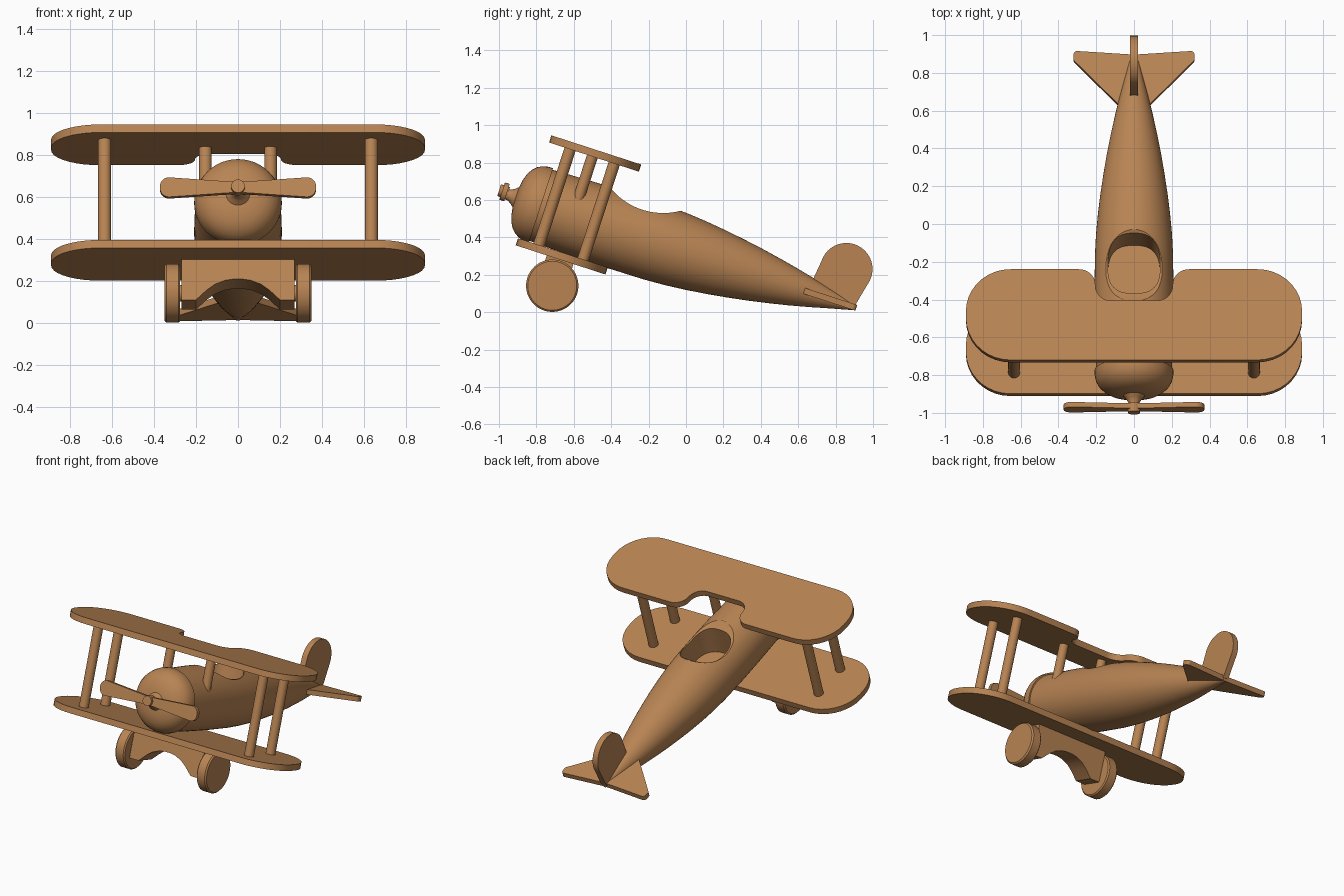
import bpy, bmesh, math
from mathutils import Vector, Matrix

if "Cube" in bpy.data.objects:
    bpy.data.objects.remove(bpy.data.objects["Cube"], do_unlink=True)

wood = bpy.data.materials.new("tan_wood")
wood.use_nodes = True
TAN = (0.48, 0.23, 0.087, 1)
wood.diffuse_color = TAN
bsdf = next(n for n in wood.node_tree.nodes if n.type == 'BSDF_PRINCIPLED')
bsdf.inputs["Base Color"].default_value = TAN

# Parts are built level (Y along the fuselage, nose at 0) and then tilted tail-down
TILT = Matrix.Translation((0, -0.973, 0.6355)) @ Matrix.Rotation(math.radians(-18), 4, 'X')


def finish(name, bm):
    bmesh.ops.remove_doubles(bm, verts=bm.verts, dist=1e-5)
    bmesh.ops.recalc_face_normals(bm, faces=bm.faces)
    mesh = bpy.data.meshes.new(name)
    bm.to_mesh(mesh)
    bm.free()
    mesh.materials.append(wood)
    obj = bpy.data.objects.new(name, mesh)
    bpy.context.collection.objects.link(obj)
    obj.matrix_world = TILT
    return obj


def place(axis, a, b, h):
    """Point with height h on the axis and a, b on the other two, in order."""
    p = [a, b]
    p.insert(axis, h)
    return Vector(p)


def prism(name, outline, axis, lo, hi):
    bm = bmesh.new()
    face = bm.faces.new([bm.verts.new(place(axis, p[0], p[1], lo)) for p in outline])
    ext = bmesh.ops.extrude_face_region(bm, geom=[face], use_keep_orig=True)
    moved = [v for v in ext["geom"] if isinstance(v, bmesh.types.BMVert)]
    bmesh.ops.translate(bm, verts=moved, vec=place(axis, 0, 0, hi - lo))
    return finish(name, bm)


def lathe(name, profile, axis=1, centre=(0, 0), steps=48):
    """Spin (position along axis, radius) points around the axis."""
    bm = bmesh.new()
    verts = [bm.verts.new(place(axis, centre[0] + r, centre[1], h)) for h, r in profile]
    edges = [bm.edges.new(pair) for pair in zip(verts, verts[1:])]
    bmesh.ops.spin(bm, geom=verts + edges, cent=place(axis, *centre, 0),
                   axis=place(axis, 0, 0, 1), angle=math.tau, steps=steps)
    return finish(name, bm)


def rod(name, axis, centre, radius, lo, hi):
    return lathe(name, [(lo, 0), (lo, radius), (hi, radius), (hi, 0)], axis, centre, 24)


def fillet(corners, steps=9):
    """Outline from (a, b, corner radius) points."""
    out = []
    for i, (a, b, r) in enumerate(corners):
        p = Vector((a, b))
        if r == 0:
            out.append(p)
            continue
        d0 = (Vector(corners[i - 1][:2]) - p).normalized()
        d1 = (Vector(corners[(i + 1) % len(corners)][:2]) - p).normalized()
        half = d0.angle(d1) / 2
        c = p + (d0 + d1).normalized() * r / math.sin(half)
        s, e = p + d0 * r / math.tan(half) - c, p + d1 * r / math.tan(half) - c
        w = s.angle(e)
        for k in range(steps + 1):
            t = k / steps
            out.append(c + (s * math.sin((1 - t) * w) + e * math.sin(t * w)) / math.sin(w))
    return out


def both(half):
    """Mirror the +x half of an outline."""
    return half + [(-p[0],) + tuple(p[1:]) for p in reversed(half)]


def oval(ca, cb, ra, rb, power=2, n=64):
    def f(c):
        return math.copysign(abs(c) ** (2 / power), c)
    return [(ca + ra * f(math.cos(math.tau * k / n)), cb + rb * f(math.sin(math.tau * k / n)))
            for k in range(n)]


# Fuselage with scooped cockpit and a deeper seat well
fuselage = lathe("fuselage", [
    (0.19, 0), (0.19, 0.199), (0.3, 0.203), (0.45, 0.207), (0.65, 0.209), (0.85, 0.207),
    (0.97, 0.201), (1.08, 0.191), (1.19, 0.178), (1.3, 0.162), (1.41, 0.144), (1.52, 0.123),
    (1.63, 0.1), (1.74, 0.074), (1.85, 0.046), (1.965, 0.018), (1.965, 0)], steps=64)
scoop = prism("scoop_cutter", oval(0.73, 0.508, 0.363, 0.363, n=96), 0, -0.4, 0.4)
well = prism("well_cutter", oval(0, 0.745, 0.138, 0.165, power=2.7), 2, -0.02, 0.4)
for cutter in (scoop, well):
    cutter.hide_render = True
    mod = fuselage.modifiers.new("cut", 'BOOLEAN')
    mod.operation, mod.object, mod.solver = 'DIFFERENCE', cutter, 'EXACT'
bpy.context.view_layer.update()
cut_mesh = bpy.data.meshes.new_from_object(
    fuselage.evaluated_get(bpy.context.evaluated_depsgraph_get()))
fuselage.modifiers.clear()
fuselage.data = cut_mesh
for cutter in (scoop, well):
    bpy.data.objects.remove(cutter, do_unlink=True)

# Nose, shaft and propeller
lathe("cowl", [(0.065, 0), (0.067, 0.06), (0.074, 0.1), (0.085, 0.135), (0.102, 0.164),
               (0.125, 0.187), (0.15, 0.201), (0.18, 0.208), (0.208, 0.209), (0.208, 0)])
lathe("propeller_shaft", [(0, 0), (0, 0.028), (0.03, 0.03), (0.05, 0.042), (0.08, 0.068),
                          (0.08, 0)], steps=32)
prism("propeller", fillet(both([(0.04, -0.02, 0), (0.372, -0.044, 0.044),
                                (0.372, 0.06, 0.044), (0.04, 0.036, 0)])), 1, -0.013, 0.014)
rod("propeller_hub", 1, (0, 0.008), 0.033, -0.03, 0.02)

# Wings
tip = [(0.89, 0.145, 0.235), (0.89, 0.65, 0.235)]
notch = [(0.205, 0.65, 0.085), (0.205, 0.475, 0.085)]
prism("upper_wing", fillet(both(tip + notch)), 2, 0.333, 0.373)
prism("lower_wing", fillet(both(tip)), 2, -0.245, -0.205)

# Struts, gear and wheels on each side
for side, s in (("left", 1), ("right", -1)):
    rod(side + "_front_strut", 2, (s * 0.635, 0.263), 0.031, -0.22, 0.345)
    rod(side + "_rear_strut", 2, (s * 0.635, 0.511), 0.031, -0.22, 0.345)
    rod(side + "_cabane_strut", 2, (s * 0.155, 0.388), 0.03, 0.08, 0.345)
    rod(side + "_axle", 0, (0.398, -0.39), 0.04, s * 0.22, s * 0.3)
    wheel = [(0.276, 0), (0.276, 0.132), (0.284, 0.14), (0.341, 0.14), (0.35, 0.131), (0.35, 0)]
    lathe(side + "_wheel", [(s * h, r) for h, r in wheel], 0, (0.398, -0.39))

arch = [(0.27, -0.23), (0.27, -0.448), (0.2, -0.448), (0.15, -0.4), (0.11, -0.37),
        (0.06, -0.35), (0.02, -0.344)]
prism("gear_bracket", both(arch), 1, 0.32, 0.47)

# Tail
prism("tailplane", fillet(both([(0.02, 1.62, 0), (0.32, 1.93, 0.02), (0.32, 1.982, 0.02),
                                (0.02, 1.962, 0)])), 2, -0.016, 0.016)
dome = [(1.866 + 0.14 * math.cos(math.pi * k / 20), 0.18 + 0.14 * math.sin(math.pi * k / 20))
        for k in range(-2, 21)]
prism("tail_fin", [(1.705, 0), (1.968, 0)] + dome, 0, -0.02, 0.02)

# Smooth rounded faces, keep hard edges
bpy.ops.object.select_all(action='DESELECT')
for obj in bpy.context.collection.objects:
    if obj.type == 'MESH' and obj.data.materials and obj.data.materials[0] == wood:
        obj.select_set(True)
        bpy.context.view_layer.objects.active = obj
bpy.ops.object.shade_smooth_by_angle(angle=math.radians(30))
